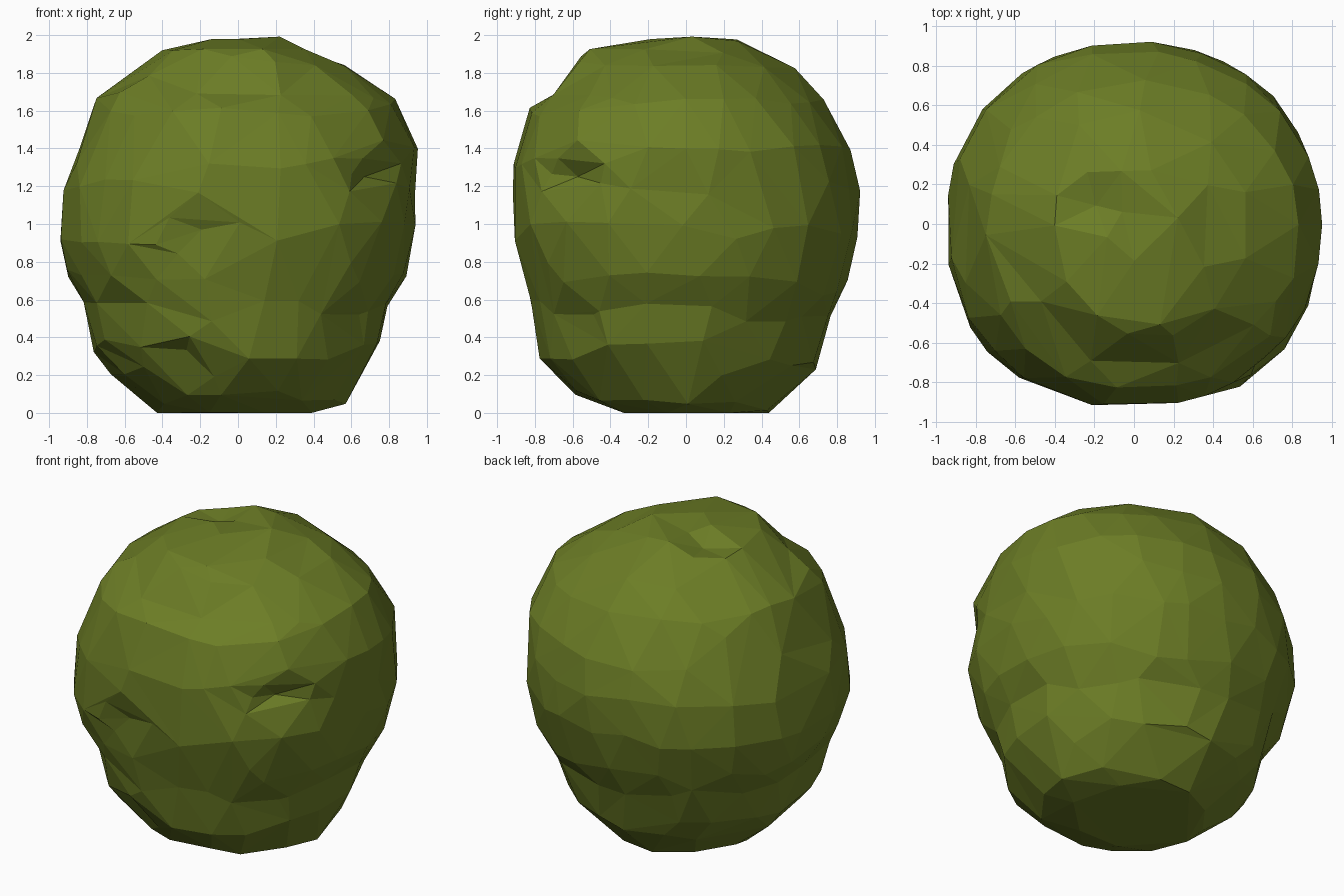
import bpy
import bmesh
import math
from mathutils import Vector, noise

cube = bpy.data.objects.get("Cube")
if cube:
    bpy.data.objects.remove(cube, do_unlink=True)

# Olive foliage colour
foliage = bpy.data.materials.new("olive_green")
olive = (0.150, 0.206, 0.019, 1.0)
foliage.diffuse_color = olive
foliage.use_nodes = True
shader = next(n for n in foliage.node_tree.nodes if n.type == "BSDF_PRINCIPLED")
shader.inputs["Base Color"].default_value = olive
shader.inputs["Roughness"].default_value = 0.9

# Side outlines as (height, reach) pairs
LEFT = [(0, .40), (.05, .56), (.36, .75), (.55, .79), (.7, .88), (1, .94),
        (1.18, .93), (1.4, .945), (1.66, .83), (1.84, .59), (1.99, .23), (2, 0)]
RIGHT = [(0, .42), (.2, .65), (.36, .77), (.58, .81), (.73, .90), (.91, .945),
         (1.2, .92), (1.67, .73), (1.92, .40), (1.99, .18), (2, 0)]
FRONT = [(0, .34), (.1, .60), (.28, .77), (.55, .81), (.88, .9), (1, .92),
         (1.3, .91), (1.59, .84), (1.68, .71), (1.92, .52), (1.97, .23), (2, 0)]
BACK = [(0, .44), (.25, .68), (.43, .74), (.72, .85), (.95, .91), (1.2, .915),
        (1.4, .87), (1.63, .74), (1.82, .57), (1.97, .30), (2, 0)]
CENTRE = Vector((0, 0, 1))


def reach(outline, z):
    for (z0, r0), (z1, r1) in zip(outline, outline[1:]):
        if z <= z1:
            return r0 + (r1 - r0) * (z - z0) / (z1 - z0)
    return 0.0


def inside(p):
    if not 0 <= p.z <= 2:
        return False
    # Uneven heights keep the facets from lining up in level bands
    z = p.z + .06 * noise.noise(p * 2.2) * math.sin(math.pi * p.z / 2)
    rx = reach(LEFT if p.x > 0 else RIGHT, z) + 1e-5
    ry = reach(FRONT if p.y < 0 else BACK, z) + 1e-5
    # Squarer in plan at the middle of the front, rounder at top and bottom
    power = (2.35 if p.y < 0 else 2.15) - .45 * (p.z - 1) ** 2
    return abs(p.x / rx) ** power + abs(p.y / ry) ** power <= 1


def surface_point(direction):
    near, far = 0.0, 1.5
    for _ in range(20):
        mid = (near + far) / 2
        if inside(CENTRE + direction * mid):
            near = mid
        else:
            far = mid
    return CENTRE + direction * near


# Folds under overhanging ledges: x, y, z, half width, depth
FOLDS = [(-.22, -.88, .98, .26, .06), (-.45, -.8, .82, .14, .03),
         (.72, -.62, 1.28, .18, .09), (-.3, -.72, .27, .24, .09),
         (-.68, -.45, .3, .16, .04), (.05, -.9, 1.55, .16, .02),
         (.62, -.62, .5, .18, .04), (.7, .38, .42, .2, .03),
         (.3, .7, .5, .22, .04), (-.7, .4, .5, .2, .02),
         (-.2, .1, 1.97, .16, .08), (.0, .02, 1.96, .12, .04),
         (.42, .0, 1.85, .16, .03)]

# Rounded leafy body
bm = bmesh.new()
bmesh.ops.create_icosphere(bm, subdivisions=5, radius=1)
for v in bm.verts:
    p = surface_point(v.co.normalized())
    outward = (p - CENTRE).normalized()
    if p.z > .02:
        p += outward * (.003 + .012 * noise.noise(p * 3.5))
    shift = Vector()
    for x, y, z, width, depth in FOLDS:
        gap = p - Vector((x, y, z))
        # Folds are wide and shallow in height, with a sharper upper lip
        height = gap.z * (2.6 if gap.z > 0 else 1.3) if z < 1.8 else gap.z
        spread = (gap.x ** 2 + gap.y ** 2 + height ** 2) / width ** 2
        shift -= outward * depth * math.exp(-spread * 1.5)
    v.co = p + shift
    v.co.z = min(max(v.co.z, 0), 2)

mesh = bpy.data.meshes.new("bush_foliage")
bm.to_mesh(mesh)
bm.free()
mesh.materials.append(foliage)
bush = bpy.data.objects.new("bush_foliage", mesh)
bpy.context.collection.objects.link(bush)

# Reduce to large irregular flat facets
facets = bush.modifiers.new("facets", "DECIMATE")
facets.ratio = .075
